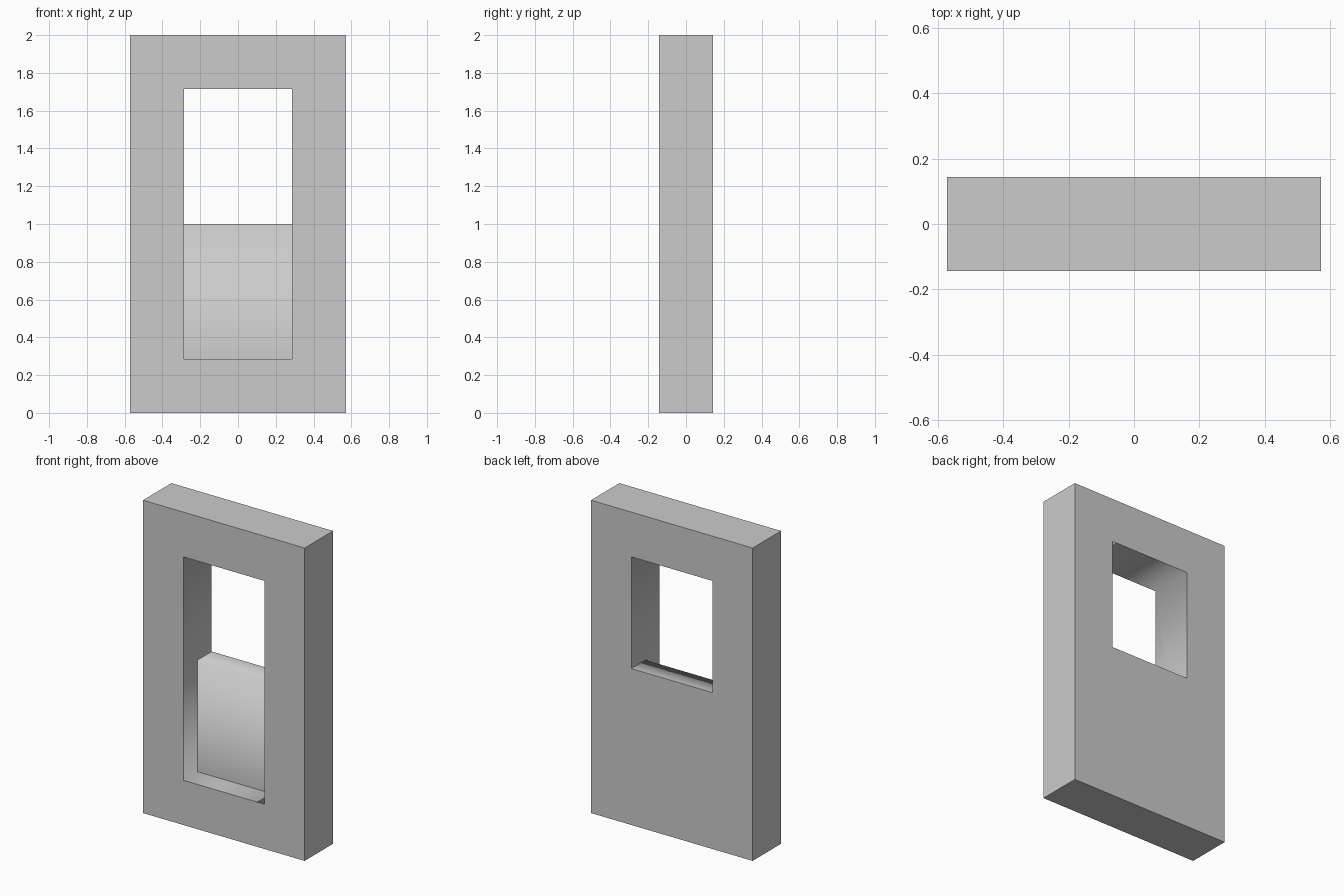
import bpy, bmesh

if "Cube" in bpy.data.objects:
    bpy.data.objects.remove(bpy.data.objects["Cube"])

W, D, H = 1.143, 0.286, 2.0          # outer block
HX, Z0, Z1, LEDGE = 0.286, 0.286, 1.714, 1.0   # opening and half-height panel


def make_object(name, bm):
    mesh = bpy.data.meshes.new(name)
    bmesh.ops.recalc_face_normals(bm, faces=bm.faces)
    bm.to_mesh(mesh)
    bm.free()
    obj = bpy.data.objects.new(name, mesh)
    bpy.context.collection.objects.link(obj)
    return obj


# Outer wall block
bm = bmesh.new()
bmesh.ops.create_cube(bm, size=1)
for v in bm.verts:
    v.co = (v.co.x * W, v.co.y * D, (v.co.z + 0.5) * H)
wall = make_object("window_wall", bm)

# Stepped side profile (y, z): window above, half-depth recess below
profile = [(-0.3, Z0), (0, Z0), (0, LEDGE), (0.3, LEDGE), (0.3, Z1), (-0.3, Z1)]
bm = bmesh.new()
face = bm.faces.new([bm.verts.new((-HX, y, z)) for y, z in profile])
ext = bmesh.ops.extrude_face_region(bm, geom=[face])
bmesh.ops.translate(bm, vec=(2 * HX, 0, 0),
                    verts=[g for g in ext["geom"] if isinstance(g, bmesh.types.BMVert)])
cutter = make_object("opening_cutter", bm)
cutter.hide_render = True

# Cut the opening
mod = wall.modifiers.new("opening", 'BOOLEAN')
mod.operation = 'DIFFERENCE'
mod.solver = 'EXACT'
mod.object = cutter
bpy.context.view_layer.objects.active = wall
wall.select_set(True)
bpy.ops.object.modifier_apply(modifier=mod.name)
bpy.data.objects.remove(cutter, do_unlink=True)

# Smooth inner reveal and panel, separated by sharp edges
bm = bmesh.new()
bm.from_mesh(wall.data)


def kind(f):
    if any(abs(v.co.x) > HX + 0.01 for v in f.verts):
        return "outer"
    on_panel = all(v.co.z < LEDGE + 0.01 and v.co.y > -0.01 for v in f.verts)
    return "panel" if on_panel else "reveal"


for f in bm.faces:
    f.smooth = kind(f) != "outer"
for e in bm.edges:
    kinds = {kind(f) for f in e.link_faces}
    e.smooth = len(kinds) == 1 and "outer" not in kinds
bm.to_mesh(wall.data)
bm.free()
